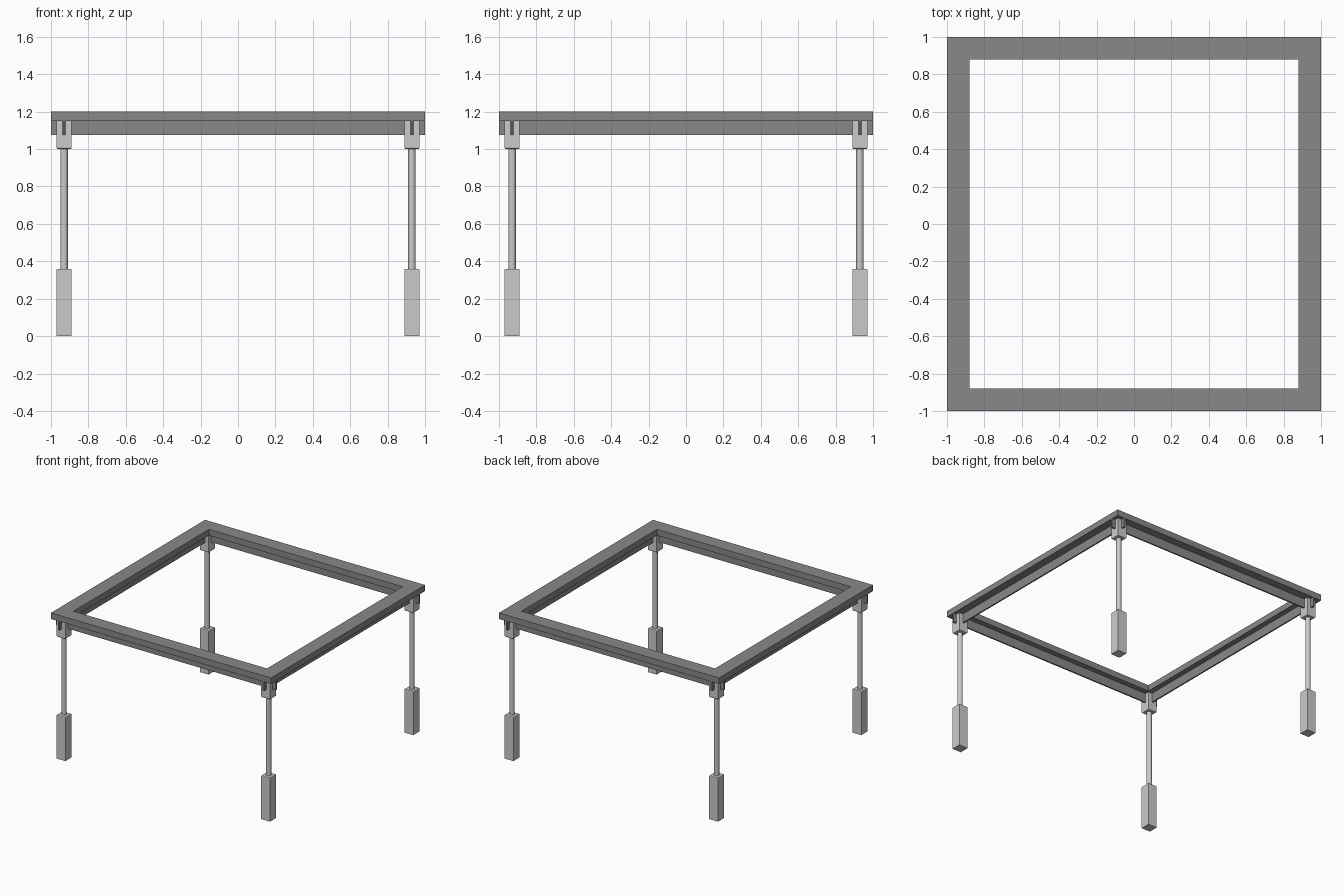
import bpy, bmesh

if "Cube" in bpy.data.objects:
    bpy.data.objects.remove(bpy.data.objects["Cube"])

C = 0.93  # leg and web centre line


def finish(bm, name, dark=False):
    bmesh.ops.recalc_face_normals(bm, faces=bm.faces)
    me = bpy.data.meshes.new(name)
    bm.to_mesh(me)
    bm.free()
    ob = bpy.data.objects.new(name, me)
    bpy.context.collection.objects.link(ob)
    if dark:
        me.materials.append(dark_grey)
    return ob


def add_box(bm, x0, x1, y0, y1, z0, z1):
    vs = bmesh.ops.create_cube(bm, size=1)["verts"]
    bmesh.ops.scale(bm, vec=(x1 - x0, y1 - y0, z1 - z0), verts=vs)
    bmesh.ops.translate(bm, vec=((x0 + x1) / 2, (y0 + y1) / 2, (z0 + z1) / 2), verts=vs)


def mirror(ob, x=True, y=True):
    m = ob.modifiers.new("mirror", "MIRROR")
    m.use_axis = (x, y, False)
    m.use_mirror_merge = False


def bevel_level(bm, z, width):
    edges = [e for e in bm.edges if all(abs(v.co.z - z) < 1e-5 for v in e.verts)]
    bmesh.ops.bevel(bm, geom=edges, offset=width, segments=2, profile=0.5, affect="EDGES")


dark_grey = bpy.data.materials.new("dark_grey")
dark_grey.diffuse_color = (0.25, 0.25, 0.25, 1)
dark_grey.use_nodes = True
dark_grey.node_tree.nodes["Principled BSDF"].inputs["Base Color"].default_value = dark_grey.diffuse_color

# Flat square top rim
bm = bmesh.new()
loops = []
for h, z in ((1, 1.15), (1, 1.2), (0.88, 1.2), (0.88, 1.15)):
    loops.append([bm.verts.new((sx * h, sy * h, z))
                  for sx, sy in ((-1, -1), (1, -1), (1, 1), (-1, 1))])
for a, b in zip(loops, loops[1:] + loops[:1]):
    for i in range(4):
        j = (i + 1) % 4
        bm.faces.new((a[i], a[j], b[j], b[i]))
finish(bm, "top_rim", True)

# Thin upright webs under the rim, crossing at the corners
bm = bmesh.new()
add_box(bm, -1, 1, -C - 0.006, -C + 0.006, 1.075, 1.15)
mirror(finish(bm, "web_front_back", True), x=False)
bm = bmesh.new()
add_box(bm, -C - 0.006, -C + 0.006, -1, 1, 1.075, 1.15)
mirror(finish(bm, "web_sides", True), y=False)

# Slot cutters for the brackets
cutters = []
for name, dx, dy in (("slot_x", 0.1, 0.007), ("slot_y", 0.007, 0.1)):
    bm = bmesh.new()
    add_box(bm, -C - dx, -C + dx, -C - dy, -C + dy, 1.075, 1.25)
    ob = finish(bm, name + "_cutter")
    ob.hide_render = True
    ob.hide_set(True)
    cutters.append(ob)

# Four-pronged brackets gripping the webs
bm = bmesh.new()
add_box(bm, -C - 0.04, -C + 0.04, -C - 0.04, -C + 0.04, 1.0, 1.15)
bevel_level(bm, 1.0, 0.008)
bracket = finish(bm, "bracket")
for c in cutters:
    m = bracket.modifiers.new("slot", "BOOLEAN")
    m.operation = "DIFFERENCE"
    m.solver = "EXACT"
    m.object = c
mirror(bracket)

# Square feet
bm = bmesh.new()
add_box(bm, -C - 0.04, -C + 0.04, -C - 0.04, -C + 0.04, 0, 0.36)
bevel_level(bm, 0.36, 0.006)
mirror(finish(bm, "foot"))

# Round leg rods
bm = bmesh.new()
vs = bmesh.ops.create_cone(bm, cap_ends=True, segments=32, radius1=0.02,
                           radius2=0.02, depth=0.65)["verts"]
bmesh.ops.translate(bm, vec=(-C, -C, 0.68), verts=vs)
rod = finish(bm, "leg_rod")
for p in rod.data.polygons:
    p.use_smooth = len(p.vertices) == 4
mirror(rod)
